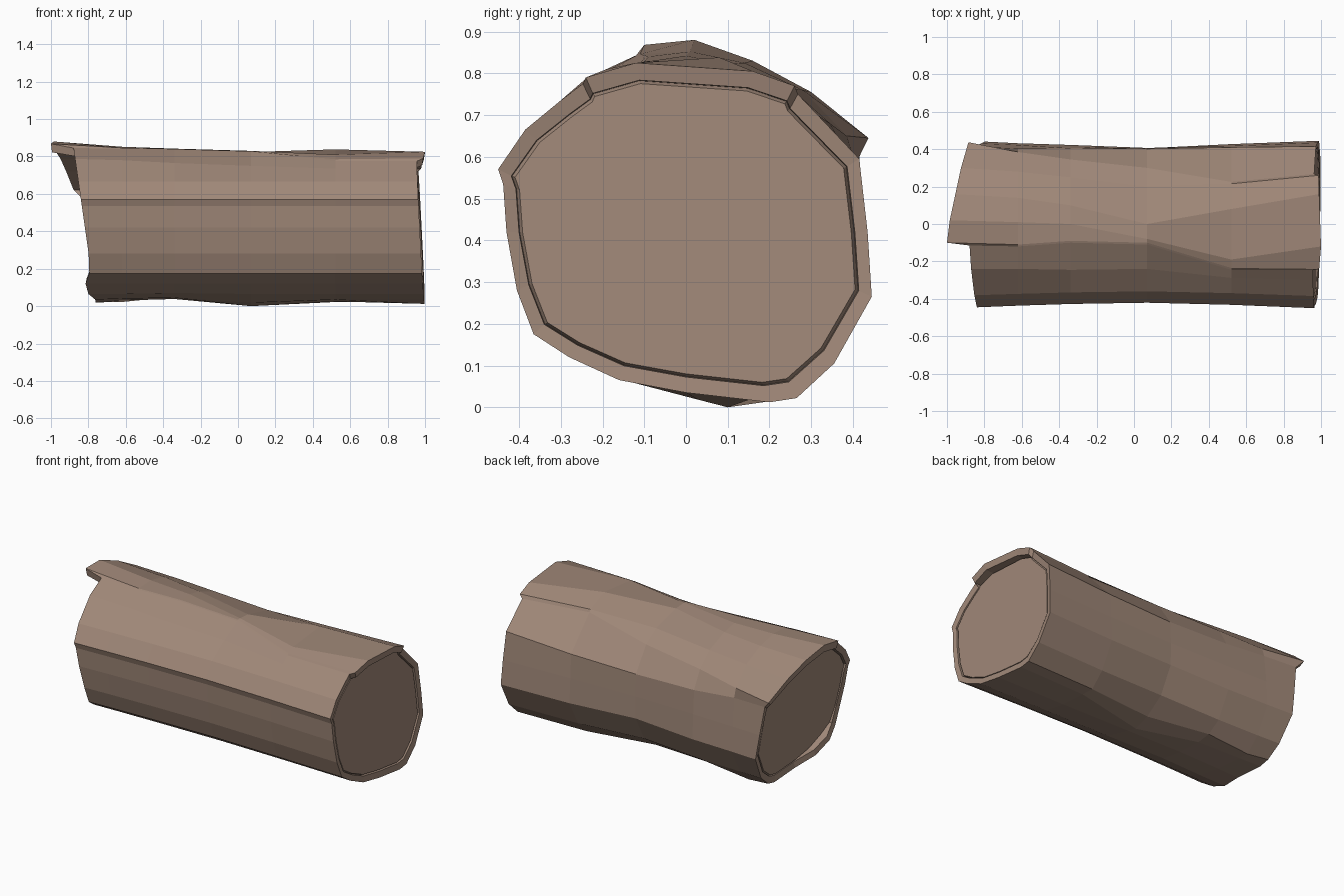
import bpy, bmesh

if "Cube" in bpy.data.objects:
    bpy.data.objects.remove(bpy.data.objects["Cube"])

bark_mat = bpy.data.materials.new("bark_brown")
bark_mat.diffuse_color = (0.35, 0.245, 0.188, 1)
bark_mat.use_nodes = True
bark_mat.node_tree.nodes["Principled BSDF"].inputs["Base Color"].default_value = bark_mat.diffuse_color

# Basic bark outline (y, z); point 0-1 is the side ridge, 14-19 the raised top slab
OUTLINE = [(-.45, .57), (-.438, .535), (-.43, .42), (-.405, .28), (-.365, .175), (-.28, .12),
           (-.16, .065), (0, .035), (.2, .012), (.265, .022), (.355, .105), (.445, .265),
           (.435, .42), (.415, .595), (.268, .75), (.26, .77), (.16, .805), (-.12, .825),
           (-.24, .79), (-.247, .775), (-.30, .735), (-.385, .665)]


def section(width, changes):
    """Outline narrowed in y, with a few points moved."""
    return [changes.get(i, (y * width, z)) for i, (y, z) in enumerate(OUTLINE)]


def right_x(y, z):
    return 0.995 - 0.035 * max(z - 0.05, 0) / 0.7 + 0.012 * y


def left_x(y, z):
    return -0.78 - 0.1 * (z - 0.15) / 0.7


def inset(ring, extra=0):
    return [(y * (.93 - extra), 0.41 + (z - 0.41) * (.9 - extra)) for y, z in ring]


def make_object(name, rings, caps=False):
    """Skin neighbouring rings, or fill each ring as a flat face."""
    bm = bmesh.new()
    loops = [[bm.verts.new(p) for p in ring] for ring in rings]
    n = len(OUTLINE)
    if caps:
        for loop in loops:
            bm.faces.new(loop)
    else:
        for a, b in zip(loops, loops[1:]):
            for i in range(n):
                j = (i + 1) % n
                bm.faces.new((a[i], a[j], b[j], b[i]))
    bmesh.ops.recalc_face_normals(bm, faces=bm.faces[:])
    if caps:
        for face, side in zip(bm.faces, (-1, 1)):
            if face.normal.x * side < 0:
                face.normal_flip()
    mesh = bpy.data.meshes.new(name)
    bm.to_mesh(mesh)
    bm.free()
    mesh.materials.append(bark_mat)
    ob = bpy.data.objects.new(name, mesh)
    bpy.context.collection.objects.link(ob)
    return ob


# Trunk sections: the waist pinches in the middle and has a bump underneath
right = section(1, {})
trunk = [
    (-.62, section(.97, {7: (0, .04), 8: (.18, .03), 14: (.385, .65), 15: (.28, .76),
                         16: (.14, .825), 17: (.01, .852), 18: (-.11, .846), 19: (-.12, .842),
                         20: (-.24, .78)})),
    (-.34, section(.95, {6: (-.15, .07), 7: (0, .045), 8: (.16, .038), 9: (.25, .05),
                         13: (.405, .57), 14: (.345, .68), 15: (.25, .765), 16: (.1, .822),
                         17: (0, .842), 18: (-.09, .84), 19: (-.1, .837), 20: (-.245, .765)})),
    (.07, section(.935, {7: (.03, .018), 8: (.1, 0), 9: (.2, .035), 10: (.32, .12), 11: (.405, .28),
                         13: (.402, .56), 14: (.30, .71), 15: (.2, .775), 16: (0, .824),
                         17: (-.08, .83), 18: (-.1, .828), 19: (-.11, .824), 20: (-.24, .75)})),
    (.52, section(.96, {8: (.17, .025), 13: (.41, .57), 14: (.225, .765), 15: (.215, .78),
                        16: (.08, .838), 17: (-.19, .81), 18: (-.235, .785), 19: (-.245, .777)})),
]
left = section(.99, {8: (.2, .02), 9: (.265, .035), 13: (.415, .6), 14: (.437, .645),
                     15: (.3, .755), 16: (.16, .83), 17: (.02, .88), 18: (-.1, .868),
                     19: (-.115, .845), 20: (-.24, .787)})

# Torn lips of bark standing past each end
left_lip = {4: -.795, 5: -.815, 6: -.8, 14: -.885, 15: -.925, 16: -.955, 17: -.985, 18: -1.0}
right_lip = {15: .985, 16: .99, 17: 1.0, 18: .99}


def end_rings(ring, x_at, lip, side):
    """Outer edge, sloped rim, groove and core edge of one end."""
    xs = [lip.get(i, x_at(y, z)) for i, (y, z) in enumerate(ring)]
    rim, core = inset(ring), inset(ring, .02)
    return ([(x, *p) for x, p in zip(xs, ring)],
            [(x - side * .006, *p) for x, p in zip(xs, rim)],
            [(x_at(*p) - side * .025, *p) for p in inset(ring, .004)],
            [(x_at(*p) - side * .01, *p) for p in core])


l_out, l_rim, l_groove, l_core = end_rings(left, left_x, left_lip, -1)
r_out, r_rim, r_groove, r_core = end_rings(right, right_x, right_lip, 1)

# Bark shell with its rims
middle = [[(x, y, z) for y, z in ring] for x, ring in trunk]
make_object("bark", [l_core, l_groove, l_rim, l_out, *middle, r_out, r_rim, r_groove, r_core])

# Sawn wood at both ends
make_object("cut_ends", [l_core, r_core], caps=True)
